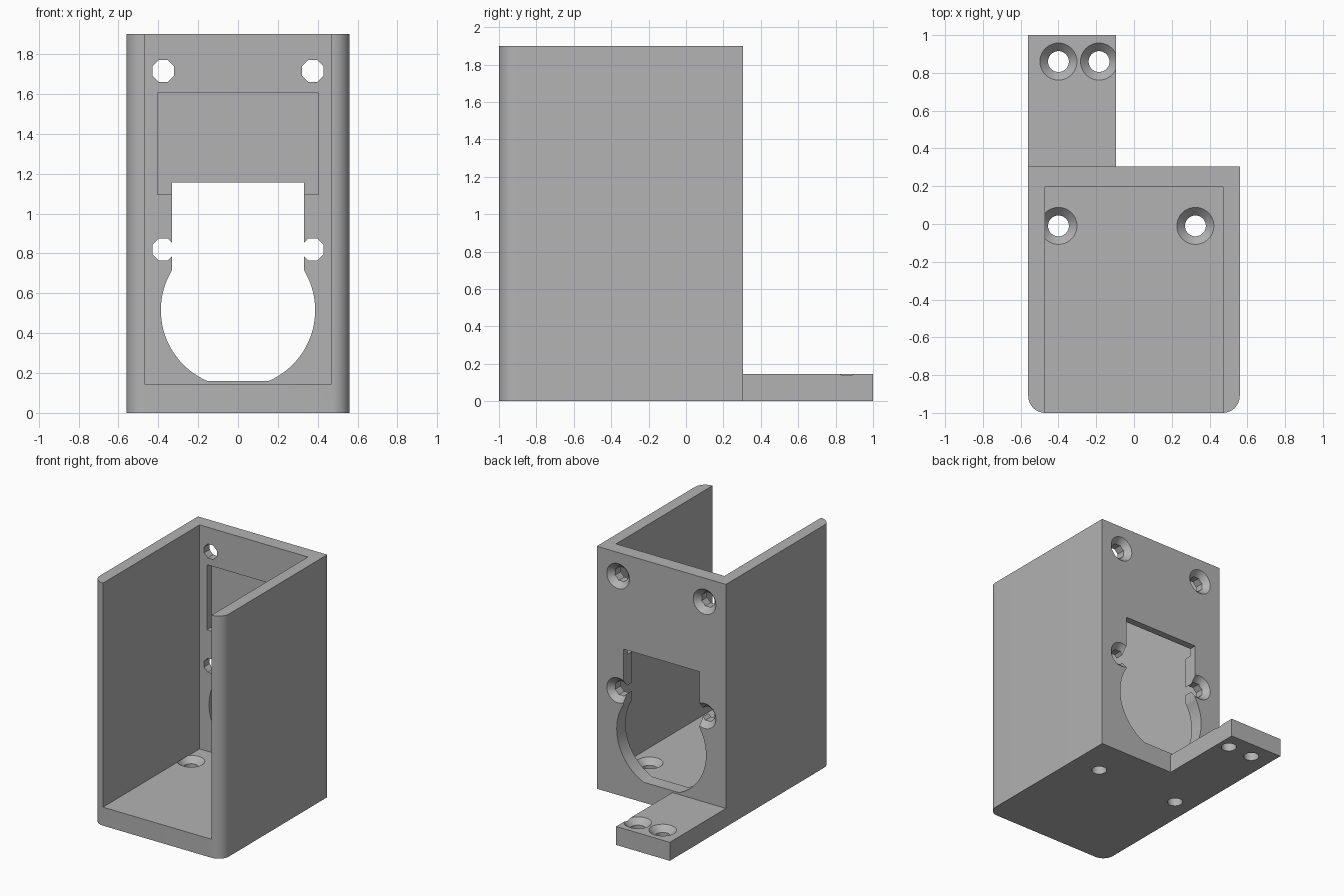
import bpy
import bmesh
from math import cos, sin, pi, radians, asin
from mathutils import Matrix, Vector

default = bpy.data.objects.get("Cube")
if default:
    bpy.data.objects.remove(default, do_unlink=True)

# Main dimensions
HALF_W, INNER_W = 0.56, 0.47
FRONT, BACK, INNER_BACK = -1.0, 0.305, 0.195
HEIGHT, FLOOR = 1.90, 0.145
HOLE_R, SINK_R, SINK_DEPTH = 0.055, 0.098, 0.045

grey = bpy.data.materials.new("plain grey")
grey.use_nodes = True
COLOR = (0.45, 0.45, 0.45, 1.0)
grey.diffuse_color = COLOR
grey.node_tree.nodes["Principled BSDF"].inputs["Base Color"].default_value = COLOR


def make_object(name, bm):
    bmesh.ops.recalc_face_normals(bm, faces=bm.faces)
    mesh = bpy.data.meshes.new(name)
    bm.to_mesh(mesh)
    bm.free()
    mesh.materials.append(grey)
    obj = bpy.data.objects.new(name, mesh)
    bpy.context.collection.objects.link(obj)
    return obj


def box(name, low, high):
    low, high = Vector(low), Vector(high)
    bm = bmesh.new()
    size = Matrix.Diagonal((*(high - low), 1))
    bmesh.ops.create_cube(bm, size=1, matrix=Matrix.Translation((low + high) / 2) @ size)
    return make_object(name, bm)


def prism(name, points, direction):
    """Extrude a closed outline of 3D points along a direction."""
    bm = bmesh.new()
    face = bm.faces.new([bm.verts.new(p) for p in points])
    result = bmesh.ops.extrude_face_region(bm, geom=[face])
    verts = [v for v in result["geom"] if isinstance(v, bmesh.types.BMVert)]
    bmesh.ops.translate(bm, verts=verts, vec=direction)
    return make_object(name, bm)


def arc(cx, cy, r, start, end, steps):
    angles = [start + (end - start) * i / steps for i in range(steps + 1)]
    return [(cx + r * cos(a), cy + r * sin(a)) for a in angles]


def cut(target, cutter):
    mod = target.modifiers.new("cut", "BOOLEAN")
    mod.operation = "DIFFERENCE"
    mod.solver = "EXACT"
    mod.object = cutter
    bpy.context.view_layer.objects.active = target
    bpy.ops.object.modifier_apply(modifier=mod.name)
    bpy.data.objects.remove(cutter, do_unlink=True)


def screw_hole(target, mouth, turn=Matrix.Identity(4), sides=32):
    """Through hole with a conical mouth; the mouth faces local +z."""
    place = Matrix.Translation(mouth) @ turn
    bm = bmesh.new()
    spin = Matrix.Rotation(pi / sides, 4, "Z")
    r = HOLE_R / cos(pi / sides)
    bmesh.ops.create_cone(bm, cap_ends=True, segments=sides, radius1=r, radius2=r,
                          depth=0.4, matrix=place @ spin)
    cut(target, make_object("hole_cutter", bm))
    # Extend the cone slightly past the surface so the cut is clean
    extra = 0.002
    bm = bmesh.new()
    bmesh.ops.create_cone(bm, cap_ends=True, segments=40, radius1=HOLE_R,
                          radius2=SINK_R + extra, depth=SINK_DEPTH + extra,
                          matrix=place @ Matrix.Translation((0, 0, (extra - SINK_DEPTH) / 2)))
    cut(target, make_object("sink_cutter", bm))


# Housing: outline with rounded front edges, hollowed from the front and top
radius = HALF_W - INNER_W
outline = [(HALF_W, BACK), (-HALF_W, BACK)]
outline += arc(-INNER_W, FRONT + radius, radius, pi, 1.5 * pi, 10)
outline += arc(INNER_W, FRONT + radius, radius, 1.5 * pi, 2 * pi, 10)
housing = prism("housing", [(x, y, 0) for x, y in outline], (0, 0, HEIGHT))
cut(housing, box("cavity_cutter", (-INNER_W, FRONT - 0.2, FLOOR),
                 (INNER_W, INNER_BACK, HEIGHT + 0.2)))

# Shallow recess on the inside of the back wall
cut(housing, box("recess_cutter", (-0.405, 0.1, 1.095), (0.405, 0.25, 1.605)))

# Keyhole opening: round below with a flat base, square above
cz, r, half, top, base = 0.515, 0.387, 0.33, 1.155, 0.16
low_angle = asin((base - cz) / r)
high_angle = pi / 2 - asin(half / r)
right_side = arc(0, cz, r, low_angle, high_angle, 28) + [(half, top)]
keyhole = right_side + [(-x, z) for x, z in reversed(right_side)]
cut(housing, prism("opening_cutter", [(x, 0.16, z) for x, z in keyhole], (0, 0.3, 0)))

# Screw holes in the back wall, mouths facing backwards
backwards = Matrix.Rotation(radians(-90), 4, "X")
for x in (-0.375, 0.375):
    for z in (0.82, 1.715):
        screw_hole(housing, (x, BACK, z), backwards, sides=8)

# Screw holes in the floor
for x in (-0.40, 0.325):
    screw_hole(housing, (x, -0.01, FLOOR))

# Mounting tab behind the housing
tab = box("mounting_tab", (-HALF_W, BACK, 0), (-0.095, 1.0, FLOOR))
for x in (-0.40, -0.185):
    screw_hole(tab, (x, 0.86, FLOOR))

# Smooth the rounded parts, keep edges sharp
for obj in (housing, tab):
    bpy.ops.object.select_all(action="DESELECT")
    obj.select_set(True)
    bpy.context.view_layer.objects.active = obj
    bpy.ops.object.shade_smooth_by_angle(angle=radians(30))
